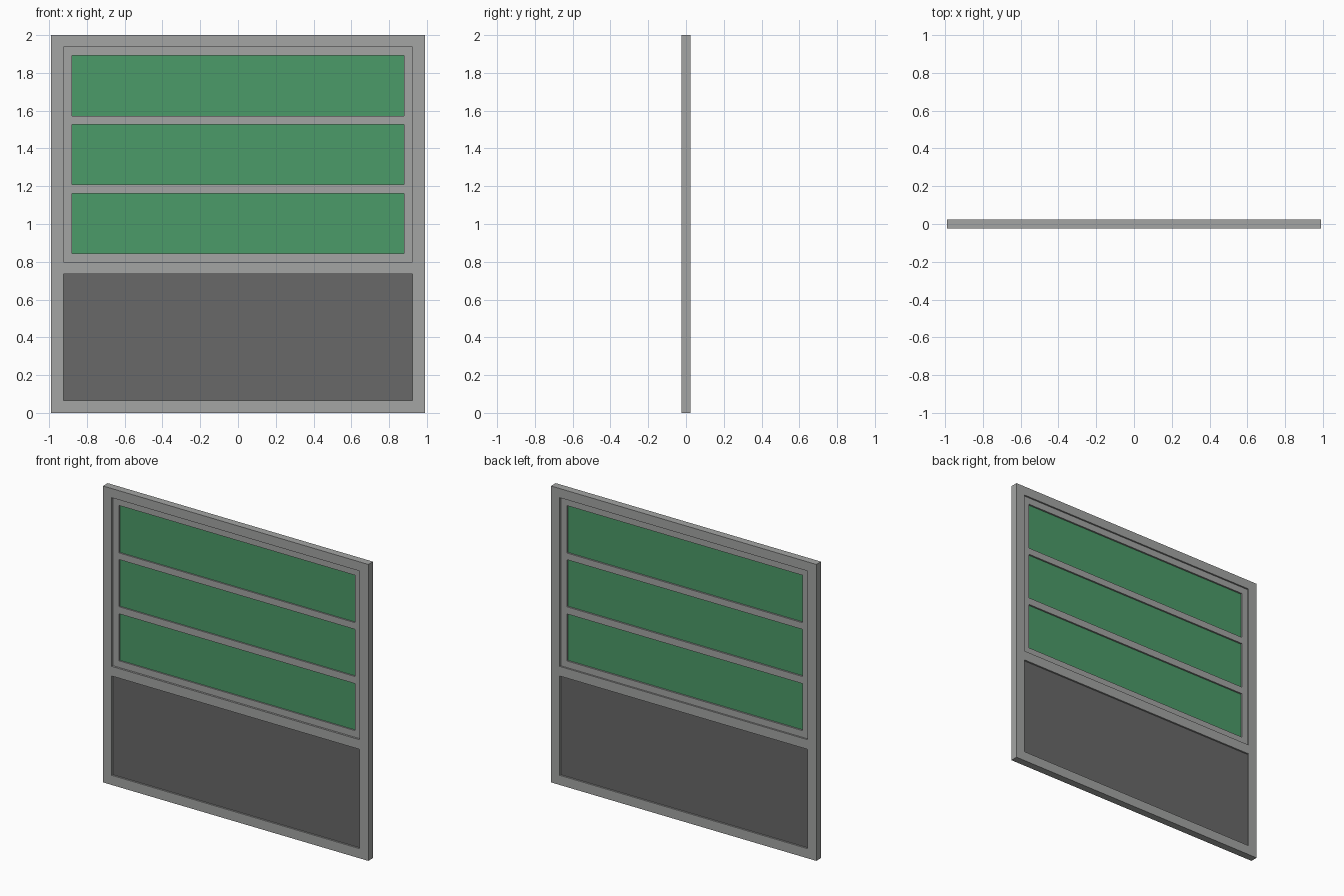
import bpy, bmesh

if "Cube" in bpy.data.objects:
    bpy.data.objects.remove(bpy.data.objects["Cube"])


def material(name, rgb):
    m = bpy.data.materials.new(name)
    m.diffuse_color = (*rgb, 1)
    m.use_nodes = True
    m.node_tree.nodes["Principled BSDF"].inputs["Base Color"].default_value = m.diffuse_color
    return m


GREY = material("frame_grey", (0.37, 0.376, 0.37))
DARK = material("panel_dark_grey", (0.138, 0.138, 0.138))
GREEN = material("glass_green", (0.07, 0.325, 0.138))


def lattice(name, xs, zs, y0, y1, mat, hole):
    """Flat grid of cells, skipping holes, extruded from y0 to y1."""
    bm = bmesh.new()
    v = [[bm.verts.new((x, y0, z)) for z in zs] for x in xs]
    for i in range(len(xs) - 1):
        for j in range(len(zs) - 1):
            if not hole(i, j):
                bm.faces.new((v[i][j], v[i + 1][j], v[i + 1][j + 1], v[i][j + 1]))
    bmesh.ops.delete(bm, geom=[p for p in bm.verts if not p.link_faces], context='VERTS')
    ext = bmesh.ops.extrude_face_region(bm, geom=bm.faces[:], use_keep_orig=True)
    moved = [g for g in ext["geom"] if isinstance(g, bmesh.types.BMVert)]
    bmesh.ops.translate(bm, verts=moved, vec=(0, y1 - y0, 0))
    bmesh.ops.recalc_face_normals(bm, faces=bm.faces[:])
    me = bpy.data.meshes.new(name)
    bm.to_mesh(me)
    bm.free()
    me.materials.append(mat)
    ob = bpy.data.objects.new(name, me)
    bpy.context.collection.objects.link(ob)
    return ob


def window_hole(i, j):
    return i == 1 and j % 2 == 1


def solid(i, j):
    return False


# Outer frame with a lower and an upper opening
lattice("outer_frame", [-0.99, -0.925, 0.925, 0.99],
        [0, 0.065, 0.735, 0.80, 1.938, 2.0], -0.025, 0.025, GREY, window_hole)

# Recessed sash with two crossbars
panes = [(0.845, 1.162), (1.21, 1.528), (1.573, 1.893)]
sash_z = [0.80] + [z for p in panes for z in p] + [1.938]
lattice("window_sash", [-0.925, -0.88, 0.88, 0.925], sash_z,
        -0.012, 0.014, GREY, window_hole)

# Glass panes
for n, (z0, z1) in enumerate(panes, 1):
    lattice(f"glass_pane_{n}", [-0.88, 0.88], [z0, z1], -0.003, 0.003, GREEN, solid)

# Solid lower panel
lattice("lower_panel", [-0.925, 0.925], [0.065, 0.735], -0.014, 0.014, DARK, solid)
